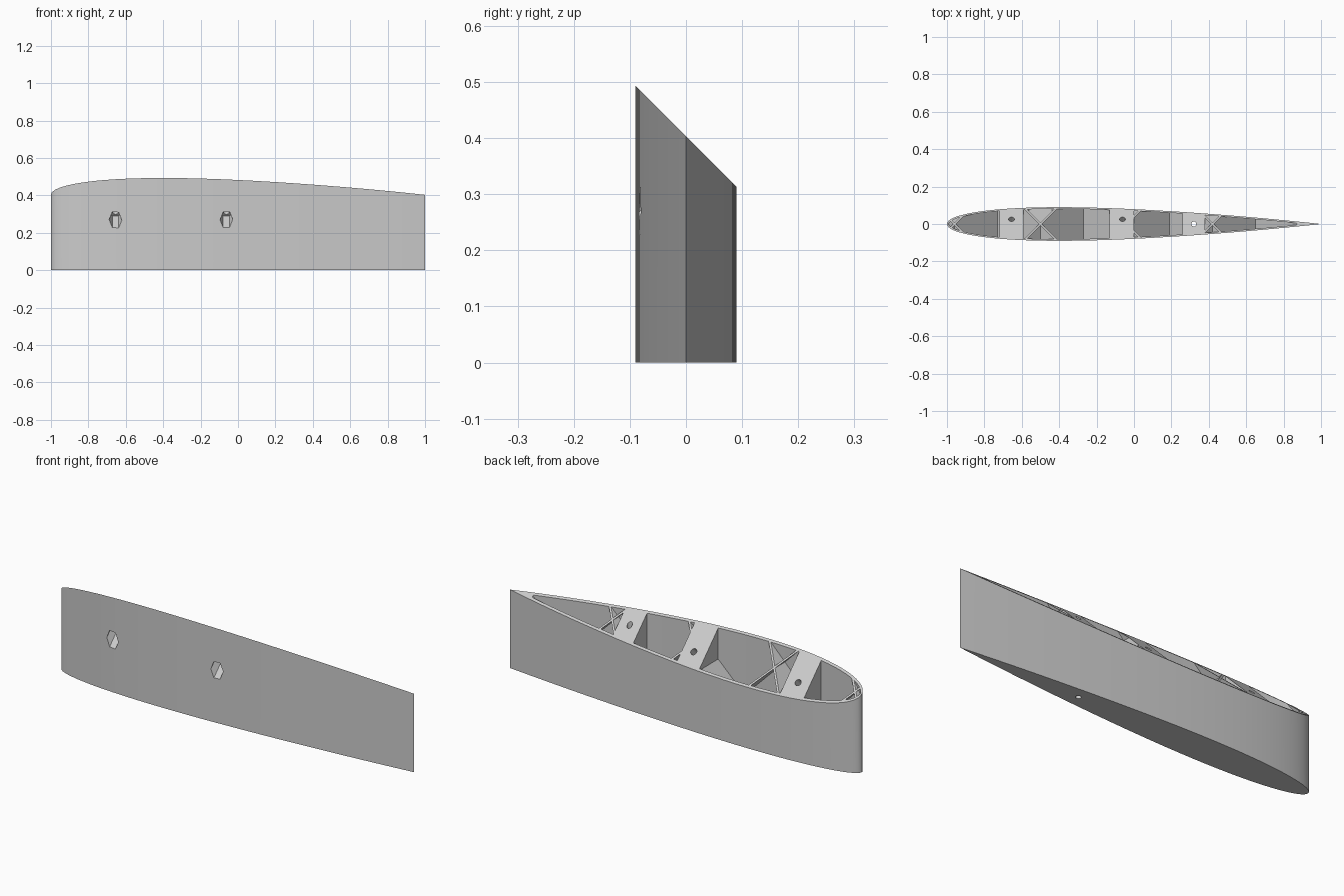
import bpy, bmesh, math
from mathutils import Vector, Matrix

CUT_Z = 0.403      # height of the 45 degree end cut on the centre line
WALL = 0.009
FLOOR = 0.012
PITCH = 0.46       # spacing of the diagonal ribs
N = 44

if "Cube" in bpy.data.objects:
    bpy.data.objects.remove(bpy.data.objects["Cube"], do_unlink=True)

grey = bpy.data.materials.new("plain grey")
grey.use_nodes = True
grey.diffuse_color = (0.6, 0.6, 0.6, 1)
grey.node_tree.nodes["Principled BSDF"].inputs["Base Color"].default_value = (0.6, 0.6, 0.6, 1)


def half_thickness(t):
    return 0.9 * (0.2969 * math.sqrt(t) - 0.126 * t - 0.3516 * t**2
                  + 0.2843 * t**3 - 0.1036 * t**4)


def section(inset):
    """Closed symmetric wing section, moved inwards by the inset."""
    ts = [0.5 * (1 + math.cos(math.pi * i / N)) for i in range(N + 1)]
    pts = [Vector((2 * t - 1, max(0.0, half_thickness(t)))) for t in ts]
    side = []
    for i, p in enumerate(pts):
        if i == N:
            inward = Vector((1, 0))
        else:
            d = pts[i + 1] - pts[max(i - 1, 0)]
            inward = Vector((-d.y, d.x)).normalized()
        side.append(p + inward * inset)
    if inset:      # collapse the part where the two sides would cross
        first = next(i for i, p in enumerate(side) if p.y > 0.0008)
        side[:first] = [Vector((side[first].x + 0.008, 0))] * first
    side[0].y = side[N].y = 0
    return side + [Vector((p.x, -p.y)) for p in side[N - 1:0:-1]]


def rings(bm, loop, bottom):
    low = [bm.verts.new((p.x, p.y, bottom)) for p in loop]
    high = [bm.verts.new((p.x, p.y, CUT_Z - p.y)) for p in loop]
    return low, high


def bridge(bm, a, b):
    for i in range(len(a)):
        j = (i + 1) % len(a)
        bm.faces.new((a[i], a[j], b[j], b[i]))


def finish(bm, name):
    bmesh.ops.remove_doubles(bm, verts=bm.verts, dist=1e-5)
    bmesh.ops.recalc_face_normals(bm, faces=bm.faces)
    mesh = bpy.data.meshes.new(name)
    bm.to_mesh(mesh)
    bm.free()
    mesh.materials.append(grey)
    obj = bpy.data.objects.new(name, mesh)
    bpy.context.collection.objects.link(obj)
    return obj


def slab(name, centre, normal, thickness):
    """Slice of the wing interior between two parallel planes."""
    bm = bmesh.new()
    low, high = rings(bm, section(WALL / 2), FLOOR / 2)
    bridge(bm, low, high)
    bm.faces.new(low[::-1])
    bm.faces.new(high)
    bmesh.ops.remove_doubles(bm, verts=bm.verts, dist=1e-5)
    n = Vector(normal).normalized()
    for s in (1, -1):
        bmesh.ops.bisect_plane(bm, geom=bm.verts[:] + bm.edges[:] + bm.faces[:],
                               plane_co=Vector(centre) + n * s * thickness / 2,
                               plane_no=n * s, clear_outer=True)
        bmesh.ops.holes_fill(bm, edges=[e for e in bm.edges if e.is_boundary], sides=0)
    if not bm.faces:
        bm.free()
        return None
    return finish(bm, name)


def cutter(name, sides, radius, start, end, spin=0):
    a, b = Vector(start), Vector(end)
    turn = (b - a).to_track_quat('Z', 'Y').to_matrix().to_4x4()
    if abs((b - a).y) > 1e-6:
        turn = Matrix.Rotation(-math.pi / 4, 4, 'X')
    bm = bmesh.new()
    bmesh.ops.create_cone(bm, cap_ends=True, segments=sides, radius1=radius,
                          radius2=radius, depth=(b - a).length,
                          matrix=Matrix.Translation((a + b) / 2) @ turn
                          @ Matrix.Rotation(spin, 4, 'Z'))
    obj = finish(bm, name)
    obj.hide_render = True
    return obj


# Hollow skin with a closed floor and a slanted open end
bm = bmesh.new()
out_low, out_high = rings(bm, section(0), 0)
in_low, in_high = rings(bm, section(WALL), FLOOR)
bridge(bm, out_low, out_high)
bridge(bm, out_high, in_high)
bridge(bm, in_high, in_low)
bm.faces.new(out_low[::-1])
bm.faces.new(in_low)
parts = [finish(bm, "wing_skin")]

# Solid fixing blocks
for name, x in (("front_block", -0.655), ("middle_block", -0.065), ("rear_block", 0.32)):
    parts.append(slab(name, (x, 0, 0), (1, 0, 0), 0.13 if x < 0 else 0.12))

# Crossing diagonal ribs
for k in range(-2, 6):
    for lean, label in ((1, "rising"), (-1, "falling")):
        parts.append(slab(f"{label}_rib_{k + 3}", (-0.5 + PITCH * k, 0, CUT_Z),
                          (1, 0, lean), 0.009))
parts = [p for p in parts if p]

# Slanted bolt holes with hexagonal nut pockets, and one upright hole
cutters = [cutter("upright_hole", 16, 0.013, (0.32, 0, -0.1), (0.32, 0, 0.6))]
for x in (-0.655, -0.062):
    def along(y):
        return (x, y, y + 0.352)
    cutters.append(cutter("bolt_hole", 20, 0.016, along(-0.06), along(0.1)))
    cutters.append(cutter("nut_pocket", 6, 0.034, along(-0.17), along(-0.042), math.pi / 2))

for part in parts:
    for c in cutters:
        mod = part.modifiers.new(c.name, 'BOOLEAN')
        mod.operation = 'DIFFERENCE'
        mod.solver = 'EXACT'
        mod.object = c
bpy.context.view_layer.update()
deps = bpy.context.evaluated_depsgraph_get()
baked = [bpy.data.meshes.new_from_object(p.evaluated_get(deps)) for p in parts]
for part, mesh in zip(parts, baked):
    part.modifiers.clear()
    part.data = mesh
for c in cutters:
    bpy.data.objects.remove(c, do_unlink=True)

# Smooth the curved skin, keep the edges crisp
for p in bpy.context.view_layer.objects:
    p.select_set(p == parts[0])
bpy.context.view_layer.objects.active = parts[0]
bpy.ops.object.shade_smooth_by_angle(angle=math.radians(25))
